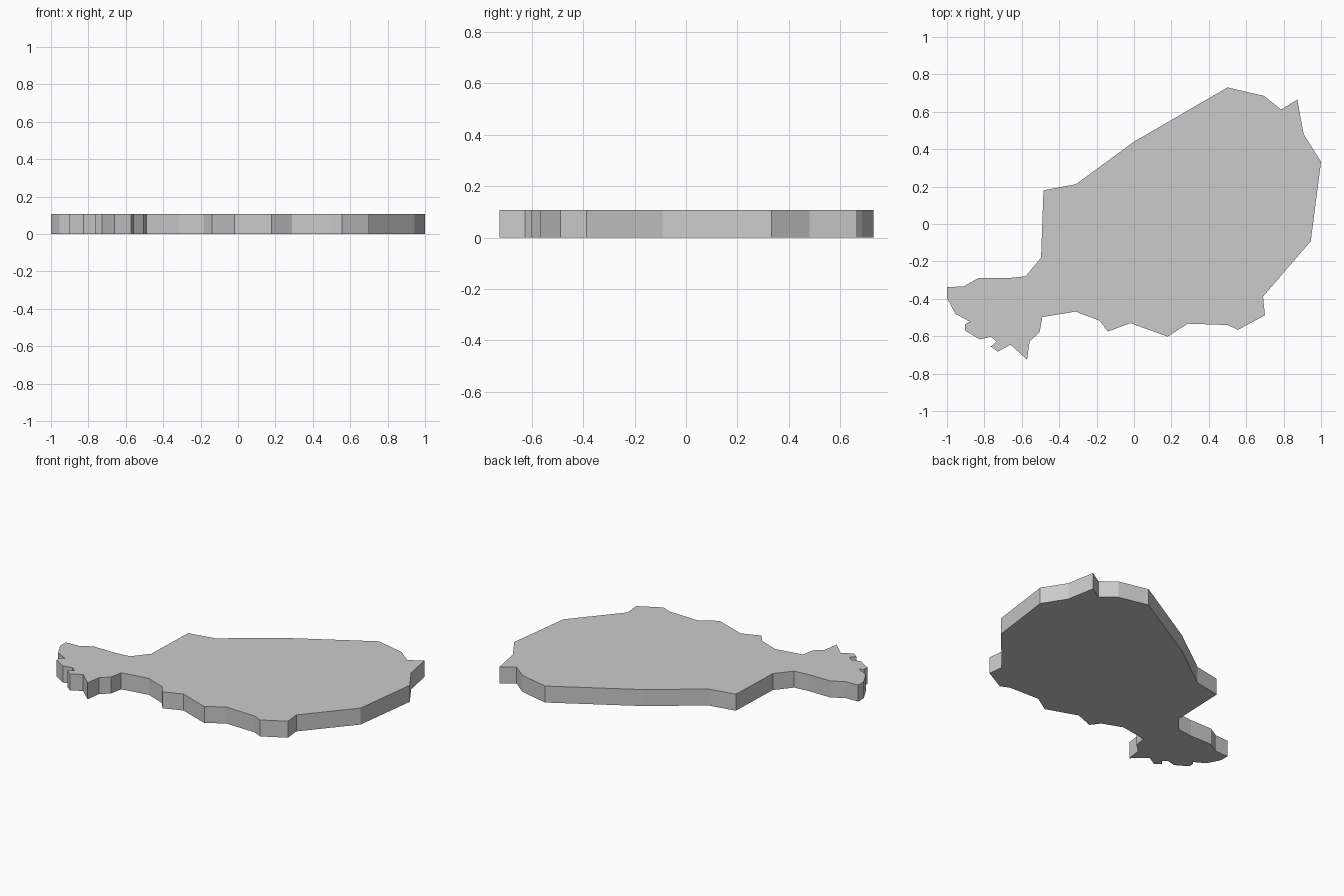
import bpy, bmesh

HEIGHT = 0.107

# Outline of the slab seen from above, clockwise from the top corner
outline = [
    # right side
    (0.50, 0.73), (0.695, 0.685), (0.787, 0.612), (0.873, 0.665), (0.907, 0.48),
    (1.0, 0.333), (0.945, -0.092), (0.69, -0.388), (0.70, -0.488),
    # front edge
    (0.556, -0.566), (0.50, -0.54), (0.288, -0.533), (0.18, -0.602),
    (-0.02, -0.53), (-0.14, -0.575), (-0.184, -0.517), (-0.312, -0.468),
    (-0.49, -0.498), (-0.505, -0.58),
    # ragged lower left tail
    (-0.558, -0.627), (-0.572, -0.725), (-0.66, -0.645), (-0.728, -0.683),
    (-0.765, -0.655), (-0.735, -0.628), (-0.765, -0.603), (-0.825, -0.617),
    (-0.903, -0.57), (-0.903, -0.535), (-0.877, -0.523), (-0.955, -0.48),
    (-1.0, -0.395), (-1.0, -0.338), (-0.91, -0.333), (-0.833, -0.29),
    # back left edge
    (-0.68, -0.29), (-0.58, -0.28), (-0.497, -0.18), (-0.484, 0.18),
    (-0.31, 0.213), (0.0, 0.44),
]

# Flat outline pulled up into a solid slab
bm = bmesh.new()
base = bm.faces.new([bm.verts.new((x, y, 0)) for x, y in outline])
top = bmesh.ops.extrude_face_region(bm, geom=[base], use_keep_orig=True)
bmesh.ops.translate(bm, vec=(0, 0, HEIGHT),
                    verts=[g for g in top["geom"] if isinstance(g, bmesh.types.BMVert)])
bmesh.ops.recalc_face_normals(bm, faces=bm.faces)

mesh = bpy.data.meshes.new("map_slab")
bm.to_mesh(mesh)
bm.free()
slab = bpy.data.objects.new("map_slab", mesh)
bpy.context.collection.objects.link(slab)
